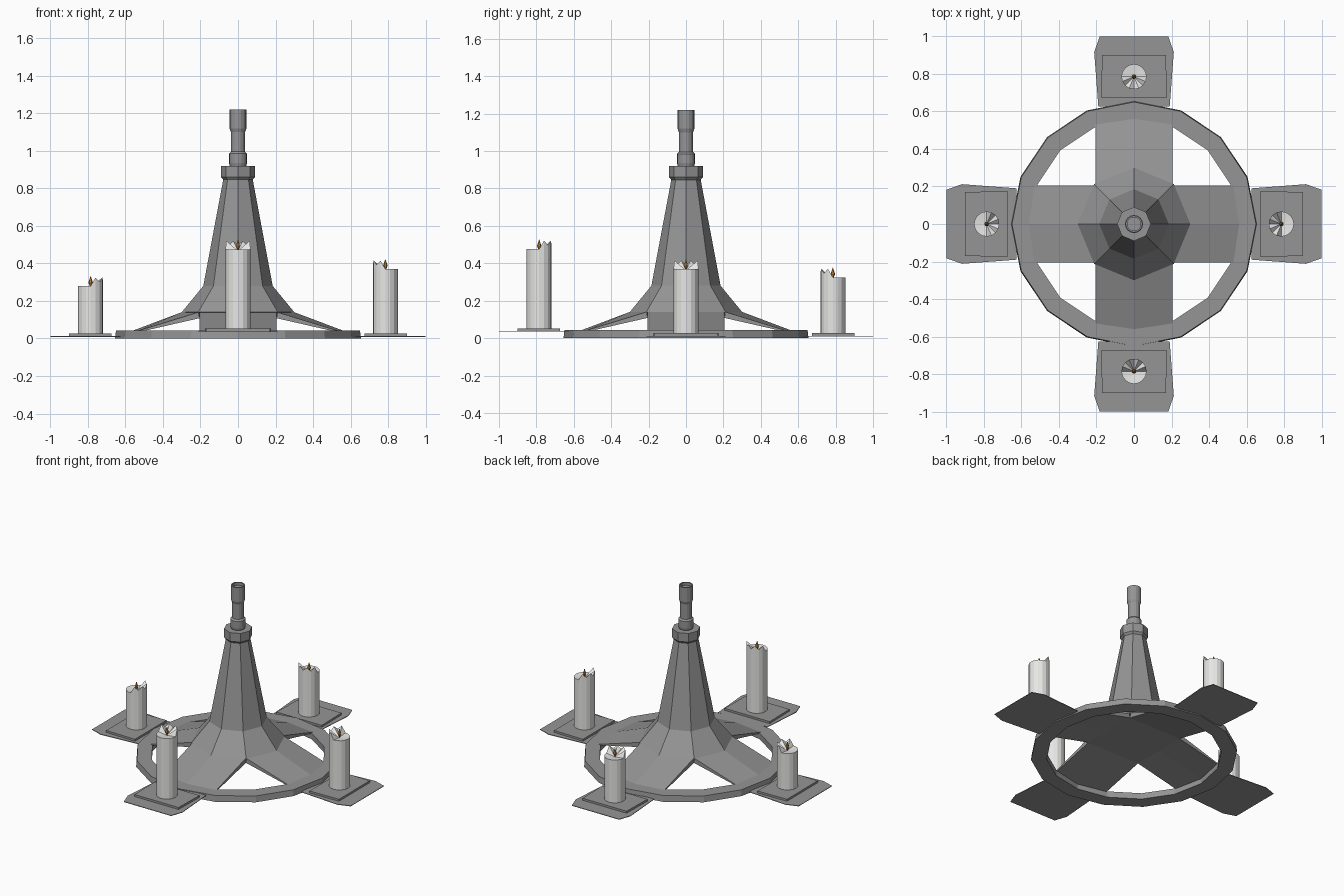
import bpy, bmesh, math
from mathutils import Matrix

old = bpy.data.objects.get("Cube")
if old:
    bpy.data.objects.remove(old, do_unlink=True)


def material(name, rgb):
    m = bpy.data.materials.new(name)
    m.use_nodes = True
    m.diffuse_color = (*rgb, 1)
    m.node_tree.nodes["Principled BSDF"].inputs["Base Color"].default_value = (*rgb, 1)
    return m


METAL = material("grey metal", (0.3, 0.3, 0.3))
WAX = material("white wax", (0.8, 0.8, 0.79))
FLAME = material("orange flame", (0.5, 0.22, 0.04))
WICK = material("dark wick", (0.04, 0.03, 0.02))


def make(name, verts, faces, mat, turn=0):
    """Mesh object, turned about z by quarter turns."""
    me = bpy.data.meshes.new(name)
    me.from_pydata(verts, [], faces)
    bm = bmesh.new()
    bm.from_mesh(me)
    bmesh.ops.recalc_face_normals(bm, faces=bm.faces)
    bm.to_mesh(me)
    bm.free()
    me.transform(Matrix.Rotation(turn * math.pi / 2, 4, 'Z'))
    me.materials.append(mat)
    ob = bpy.data.objects.new(name, me)
    bpy.context.collection.objects.link(ob)
    return ob


def lathe(name, profile, sides, mat, closed=False, turn=0, cx=0):
    """Revolve (radius, z) pairs; closed joins last to first, else caps the ends."""
    verts = [(cx + r * math.cos(math.tau * i / sides), r * math.sin(math.tau * i / sides), z)
             for r, z in profile for i in range(sides)]
    n = len(profile)
    faces = []
    for k in range(n if closed else n - 1):
        a, b = k * sides, (k + 1) % n * sides
        for i in range(sides):
            j = (i + 1) % sides
            faces.append((a + i, a + j, b + j, b + i))
    if not closed:
        faces += [tuple(range(sides)), tuple(range((n - 1) * sides, n * sides))]
    return make(name, verts, faces, mat, turn)


def slab(name, outline, z0, z1, mat, turn):
    """Flat plate; the half outline is mirrored across the x axis."""
    pts = outline + [(x, -y) for x, y in reversed(outline)]
    n = len(pts)
    verts = [(x, y, z) for z in (z0, z1) for x, y in pts]
    faces = [tuple(range(n)), tuple(range(n, 2 * n))]
    faces += [(i, (i + 1) % n, n + (i + 1) % n, n + i) for i in range(n)]
    return make(name, verts, faces, mat, turn)


def arm(name, turn):
    """Sloping strut from the body skirt down to the ring."""
    top = [(0.21, -0.205, 0.14), (0.3, 0, 0.14), (0.21, 0.205, 0.14),
           (0.53, 0.205, 0.042), (0.56, 0, 0.042), (0.53, -0.205, 0.042)]
    low = [(0.205, y, 0.108) if i < 3 else (x, y, 0.034) for i, (x, y, z) in enumerate(top)]
    faces = [(0, 1, 4, 5), (1, 2, 3, 4), (6, 7, 10, 11), (7, 8, 9, 10)]
    faces += [(i, (i + 1) % 6, 6 + (i + 1) % 6, 6 + i) for i in range(6)]
    make(name, top + low, faces, METAL, turn)


def candle(name, turn, z0, z1):
    """Faceted candle with a jagged rim on its inner half."""
    n, r, cx = 16, 0.067, 0.785
    ring = [(cx + r * math.cos(math.tau * i / n), r * math.sin(math.tau * i / n)) for i in range(n)]
    verts = [(x, y, z0) for x, y in ring]
    for i, (x, y) in enumerate(ring):
        jag = (0.045 if i % 2 else 0.022) if x < cx - 0.005 else 0
        verts.append((x, y, z1 + jag))
    verts.append((cx, 0, z1 - 0.008))
    faces = [tuple(range(n))]
    for i in range(n):
        j = (i + 1) % n
        faces += [(i, j, n + j, n + i), (n + i, n + j, 2 * n)]
    make(name, verts, faces, WAX, turn)
    lathe(name + "_wick", [(0.004, z1 - 0.01), (0.003, z1 + 0.02)], 6, WICK, turn=turn, cx=cx)
    lathe(name + "_flame", [(0.005, z1), (0.012, z1 + 0.018), (0.001, z1 + 0.052)],
          6, FLAME, turn=turn, cx=cx)


# Central octagonal body, collar and spout
lathe("body", [(0.2, 0.108), (0.3, 0.14), (0.185, 0.28), (0.078, 0.85)], 8, METAL)
lathe("collar", [(0.078, 0.845), (0.09, 0.86), (0.09, 0.92)], 8, METAL)
lathe("spout", [(0.043, 0.915), (0.048, 0.935), (0.048, 0.985), (0.038, 0.995), (0.038, 1.1),
                (0.045, 1.12), (0.045, 1.22), (0.036, 1.22), (0.036, 1.2)], 16, METAL)

# Base ring
lathe("base_ring", [(0.655, 0), (0.65, 0.042), (0.555, 0.042), (0.555, 0)], 16, METAL, closed=True)

# Under-floor joining the four struts
slab("body_floor", [(-0.205, 0.205), (0.205, 0.205)], 0.108, 0.12, METAL, 0)

# Struts, plates, pads and candles on the four sides: name, lift, candle bottom, candle top
sides = [("left", 0, 0.024, 0.37), ("back", 0, 0.024, 0.325),
         ("right", 0, 0.024, 0.28), ("front", 0.026, 0.05, 0.475)]
for turn, (side, lift, z0, z1) in enumerate(sides):
    arm(side + "_strut", turn)
    slab(side + "_plate", [(0.625, 0.19), (0.915, 0.212), (1.0, 0.183)],
         lift + 0.008, lift + 0.012, METAL, turn)
    slab(side + "_pad", [(0.675, 0.175), (0.9, 0.17)], lift + 0.012, lift + 0.026, METAL, turn)
    candle(side + "_candle", turn, z0, z1)
